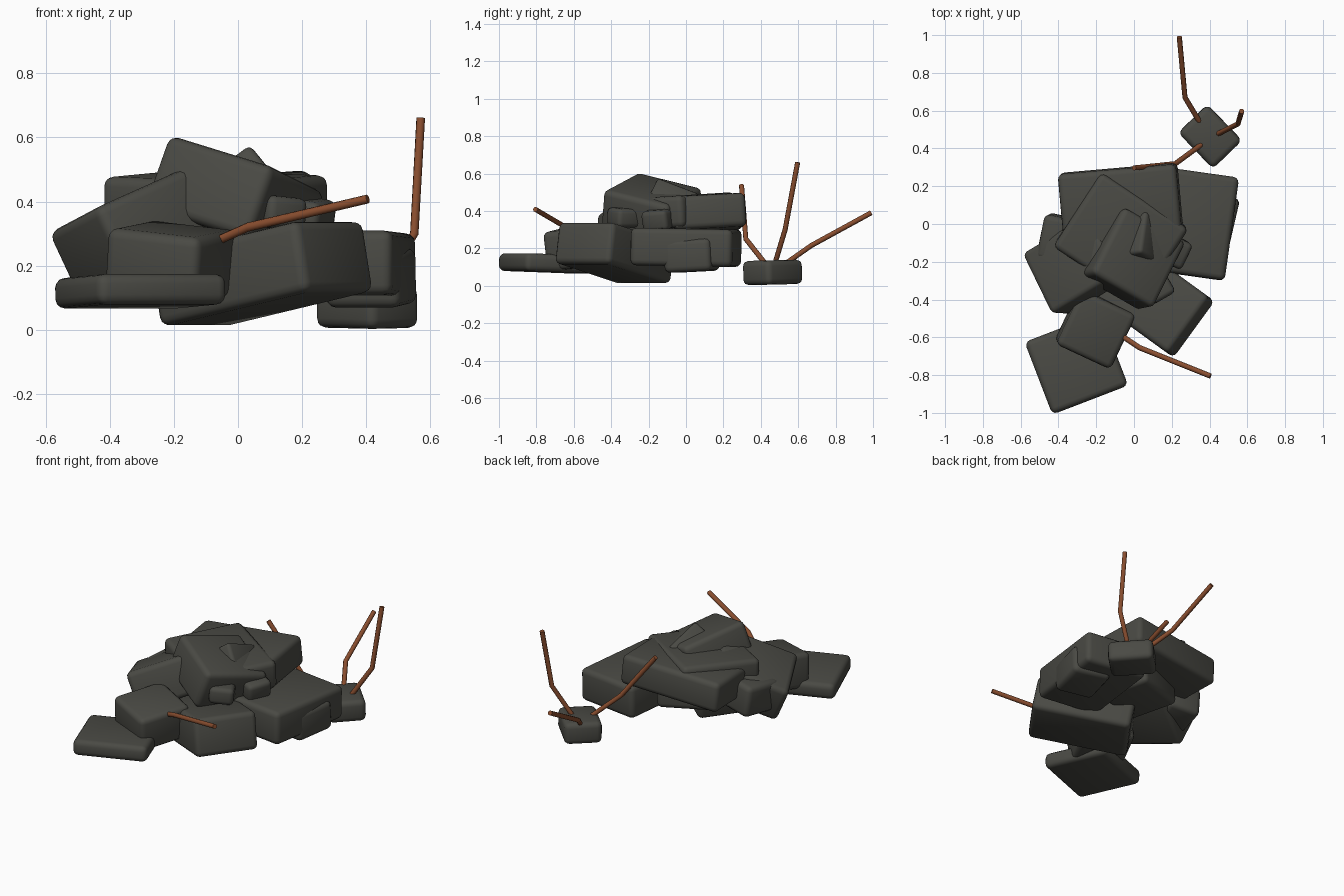
import bpy, math

if "Cube" in bpy.data.objects:
    bpy.data.objects.remove(bpy.data.objects["Cube"])


def material(name, rgb):
    m = bpy.data.materials.new(name)
    m.diffuse_color = (*rgb, 1)
    m.use_nodes = True
    m.node_tree.nodes["Principled BSDF"].inputs["Base Color"].default_value = m.diffuse_color
    return m


CONCRETE = material("dark concrete", (0.068, 0.068, 0.058))
RUST = material("rusty steel", (0.25, 0.075, 0.028))


def block(name, center, size, rot, bevel=0.03):
    """Broken concrete chunk: a rounded box, rotation in degrees."""
    bpy.ops.mesh.primitive_cube_add(size=1, location=center,
                                    rotation=[math.radians(a) for a in rot])
    ob = bpy.context.object
    ob.name = name
    ob.scale = size
    bpy.ops.object.transform_apply(location=False, rotation=False, scale=True)
    mod = ob.modifiers.new("rounded edges", 'BEVEL')
    mod.width = bevel
    mod.segments = 3
    bpy.ops.object.modifier_apply(modifier=mod.name)
    bpy.ops.object.shade_smooth_by_angle(angle=math.radians(35))
    ob.data.materials.append(CONCRETE)


def rebar(name, points, radius=0.014):
    """Bent steel bar swept along a polyline."""
    cu = bpy.data.curves.new(name, 'CURVE')
    cu.dimensions = '3D'
    cu.bevel_depth = radius
    cu.bevel_resolution = 2
    cu.use_fill_caps = True
    sp = cu.splines.new('POLY')
    sp.points.add(len(points) - 1)
    for p, co in zip(sp.points, points):
        p.co = (*co, 1)
    cu.materials.append(RUST)
    ob = bpy.data.objects.new(name, cu)
    bpy.context.collection.objects.link(ob)


# Front and base chunks
block("front_slab", (-0.305, -0.74, 0.12), (0.43, 0.41, 0.095), (-2, 0, 21))
block("front_left_chunk", (-0.205, -0.55, 0.21), (0.32, 0.32, 0.21), (5, 6, -25))
block("front_base_chunk", (0.073, -0.38, 0.175), (0.37, 0.585, 0.225), (-11, 0, 54))

# Right side
block("right_chunk", (0.32, 0.0, 0.205), (0.40, 0.55, 0.20), (-1, 0, -8))
block("right_small_chunk", (0.415, 0.03, 0.162), (0.24, 0.26, 0.175), (3, 0, -13))

# Middle and back
block("core_chunk", (-0.04, -0.02, 0.26), (0.36, 0.32, 0.20), (4, 3, 20))
block("back_slab", (-0.07, 0.10, 0.378), (0.63, 0.39, 0.18), (3, -4, 5))
block("middle_slab", (-0.07, -0.07, 0.395), (0.55, 0.47, 0.17), (3, 2, -33))

# Left side
block("left_chunk", (-0.295, -0.215, 0.315), (0.44, 0.37, 0.23), (-14, -21, 31))
block("left_small_chunk", (-0.39, -0.08, 0.275), (0.20, 0.24, 0.19), (5, -6, -12))

# Top of the heap
block("top_chunk", (-0.01, -0.185, 0.405), (0.39, 0.40, 0.24), (-13, 15, -30))
block("top_shard", (0.012, -0.075, 0.43), (0.20, 0.24, 0.14), (-26, -36, 8), 0.02)
block("small_chunk_1", (0.12, -0.325, 0.365), (0.14, 0.16, 0.10), (0, 5, 30), 0.025)
block("small_chunk_2", (0.215, -0.145, 0.355), (0.14, 0.15, 0.11), (4, 10, -25), 0.025)

# Separate chunk with three bars
block("loose_chunk", (0.403, 0.463, 0.071), (0.265, 0.215, 0.13), (1, 1, -46))
rebar("rebar_back", [(0.36, 0.52, 0.11), (0.27, 0.67, 0.215), (0.24, 0.99, 0.39)])
rebar("rebar_upright", [(0.43, 0.47, 0.10), (0.55, 0.53, 0.30), (0.57, 0.597, 0.66)])
rebar("rebar_left", [(0.37, 0.43, 0.11), (0.22, 0.32, 0.25), (0.0, 0.297, 0.535)])
rebar("rebar_front", [(-0.06, -0.595, 0.28), (0.03, -0.655, 0.32), (0.405, -0.805, 0.408)])
